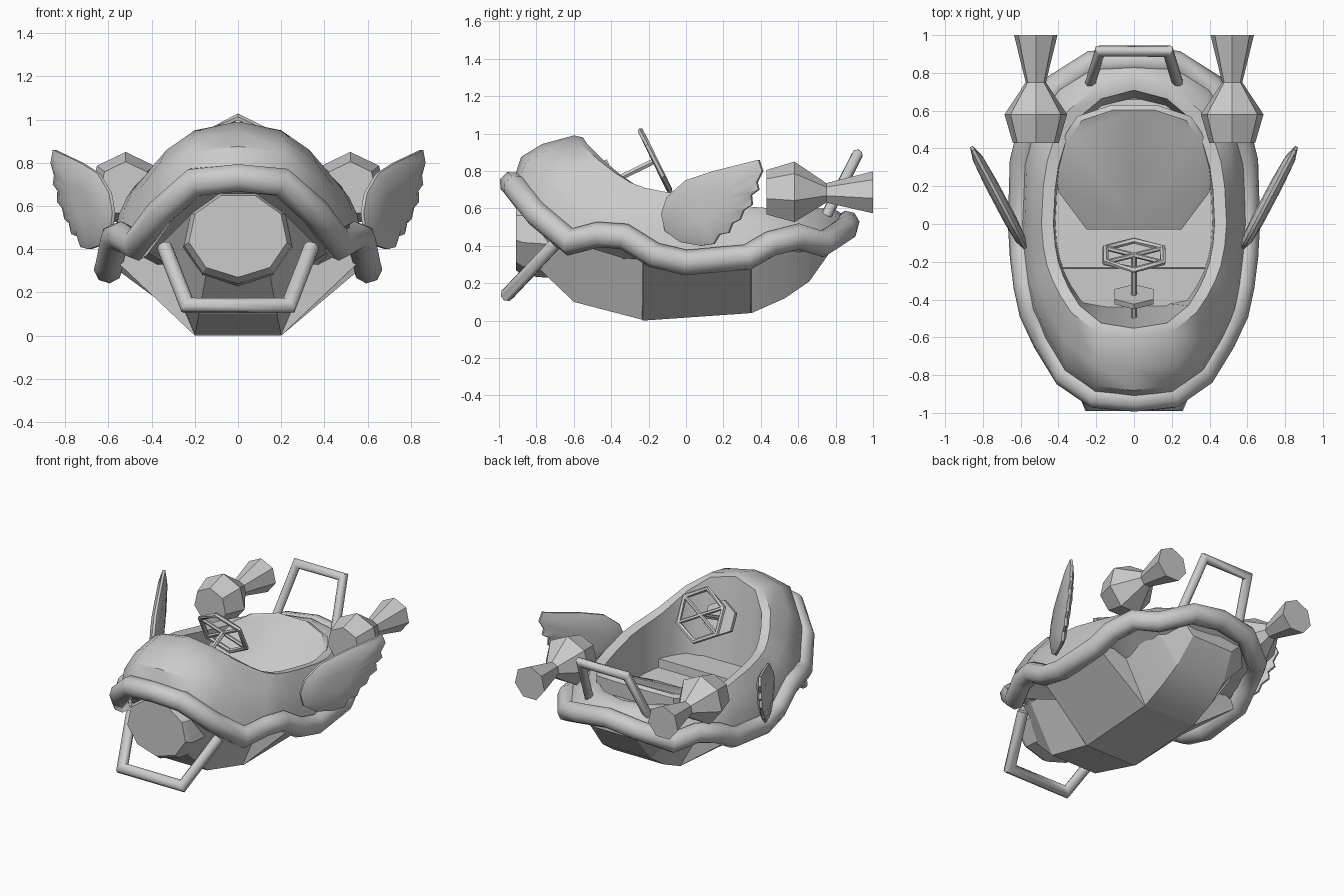
import bpy, bmesh, math
from mathutils import Vector as V

cube = bpy.data.objects.get("Cube")
if cube:
    bpy.data.objects.remove(cube)

grey = bpy.data.materials.new("plain_grey")
grey.use_nodes = True
grey.diffuse_color = (0.6, 0.6, 0.6, 1)
grey.node_tree.nodes["Principled BSDF"].inputs["Base Color"].default_value = (0.6, 0.6, 0.6, 1)


def finish(name, bm, smooth=35):
    bmesh.ops.remove_doubles(bm, verts=bm.verts, dist=0.0005)
    bmesh.ops.recalc_face_normals(bm, faces=bm.faces)
    mesh = bpy.data.meshes.new(name)
    bm.to_mesh(mesh)
    bm.free()
    mesh.materials.append(grey)
    ob = bpy.data.objects.new(name, mesh)
    bpy.context.collection.objects.link(ob)
    bpy.ops.object.select_all(action='DESELECT')
    ob.select_set(True)
    bpy.context.view_layer.objects.active = ob
    if smooth:
        bpy.ops.object.shade_smooth_by_angle(angle=math.radians(smooth))
    return ob


def loft(name, rings, caps=True, wrap=False, smooth=35):
    """Skin a list of equal-length closed rings."""
    bm = bmesh.new()
    rows = [[bm.verts.new(p) for p in r] for r in rings]
    n = len(rows[0])
    pairs = list(zip(rows, rows[1:])) + ([(rows[-1], rows[0])] if wrap else [])
    for a, b in pairs:
        for i in range(n):
            j = (i + 1) % n
            bm.faces.new((a[i], a[j], b[j], b[i]))
    if caps:
        bm.faces.new(rows[0])
        bm.faces.new(rows[-1])
    return finish(name, bm, smooth)


def tube(name, path, radius, sides=8, closed=False, smooth=50):
    """Round bar with mitred corners along a path."""
    path = [V(p) for p in path]
    n = len(path)
    rings = []
    normal = None
    for i, p in enumerate(path):
        into = (p - path[i - 1]).normalized() if closed or i else None
        out = (path[(i + 1) % n] - p).normalized() if closed or i < n - 1 else None
        into, out = into or out, out or into
        t = (into + out).normalized()
        if normal is None:
            normal = t.orthogonal() if abs(t.z) > 0.95 else V((0, 0, 1))
        normal = (normal - t * normal.dot(t)).normalized()
        side = t.cross(normal)
        bend = (out - into)
        bend = bend.normalized() if bend.length > 0.01 else V((0, 0, 0))
        grow = min(1.5, 1 / max(0.4, t.dot(out))) - 1
        ring = []
        for k in range(sides):
            a = math.tau * (k + 0.5) / sides
            off = radius * (normal * math.cos(a) + side * math.sin(a))
            ring.append(p + off + bend * off.dot(bend) * grow)
        rings.append(ring)
    return loft(name, rings, not closed, closed, smooth)


def loop(half):
    """Mirror a half outline that starts and ends on the centre line."""
    return [V(p) for p in half] + [V((-x, y, z)) for x, y, z in half[-2:0:-1]]


# Body shell: wavy outer rim, bulged cowl, cockpit lip and floor
rim = loop([(0, -.93, .73), (.2, -.91, .71), (.36, -.8, .57), (.47, -.62, .42),
            (.54, -.47, .46), (.57, -.33, .45), (.59, -.17, .35), (.6, 0, .31),
            (.59, .33, .34), (.56, .45, .41), (.5, .6, .45), (.41, .73, .41),
            (.22, .85, .49), (0, .86, .52)])
lip = loop([(0, -.6, .99), (.2, -.57, .95), (.33, -.47, .86), (.39, -.38, .79),
            (.43, -.3, .74), (.46, -.22, .71), (.48, -.12, .69), (.49, 0, .67),
            (.48, .2, .63), (.46, .33, .61), (.42, .46, .6), (.35, .6, .59),
            (.2, .72, .6), (0, .77, .6)])


def bulged(t, up):
    ring = []
    for r, l in zip(rim, lip):
        b = max(0.25, min(1, -r.y * 1.1))
        out = V((r.x, r.y, 0)).normalized() * 0.06
        ring.append(r.lerp(l, t) + b * (out + V((0, 0, up))))
    return ring


inner = [V((p.x * .87, p.y * .92, p.z - .01)) for p in lip]
floor = [V((p.x * .85, max(-.42, p.y * .85), .33)) for p in lip]
loft("body_shell", [floor, inner, lip, bulged(.67, .04), bulged(.33, .06), rim, floor],
     caps=False, smooth=40)
bm = bmesh.new()
bm.faces.new([bm.verts.new(p) for p in floor])
finish("cockpit_floor", bm, 0)
tube("body_rim", rim, 0.068, closed=True)

# Lower hull with recessed wheel bays: y, bottom z, bottom and top half widths, top z
sections = [(-.84, .33, .14, .22, .56), (-.6, .1, .18, .36, .42), (-.235, .005, .2, .38, .42),
            (-.23, .0, .2, .58, .36), (.345, .04, .2, .58, .32), (.35, .04, .2, .4, .4),
            (.53, .12, .2, .4, .42), (.66, .21, .19, .36, .4), (.78, .38, .16, .24, .46)]
loft("lower_hull", [[(-b, y, z), (b, y, z), (t, y, h), (-t, y, h)] for y, z, b, t, h in sections],
     smooth=25)


def disc(y, r, cz, sides, cx=0, sx=1.0, turn=0.0):
    return [(cx + sx * r * math.sin(math.tau * k / sides + turn), y,
             cz + r * math.cos(math.tau * k / sides + turn)) for k in range(sides)]


# Faceted nose drum
loft("nose_drum", [disc(-.91, .195, .465, 9, 0, 1.18, math.pi / 9),
                   disc(-.87, .215, .455, 9, 0, 1.18, math.pi / 9),
                   disc(-.5, .22, .43, 9, 0, 1.2, math.pi / 9)], smooth=30)

# Bumper and rear handle bars
tube("front_bumper", [(-.34, -.7, .41), (-.235, -.955, .14), (.235, -.955, .14), (.34, -.7, .41)], .036)
tube("rear_handle", [(-.23, .75, .56), (-.18, .915, .885), (.18, .915, .885), (.23, .75, .56)], .03)

# Exhausts
for side, label in ((1, "left"), (-1, "right")):
    loft(label + "_exhaust", [disc(y, r, .68, 7, side * .52) for y, r in
                              ((.43, .125), (.58, .17), (.75, .055), (1, .118))], smooth=30)

# Wings: scalloped outline with a thicker middle
outline = [(-.13, .57), (-.1, .66), (0, .75), (.15, .8), (.39, .86), (.41, .8), (.38, .74), (.39, .7),
           (.35, .67), (.355, .62), (.31, .59), (.29, .54), (.25, .52), (.23, .47), (.18, .46),
           (.15, .41), (.08, .4), (-.03, .42), (-.11, .48)]
for side, label in ((1, "left"), (-1, "right")):
    rings = []
    for scale, off in ((.35, -.035), (.8, -.028), (1, -.008), (1, .008), (.8, .028), (.35, .035)):
        ring = []
        for y, z in outline:
            y, z = .1 + (y - .1) * scale, .61 + (z - .61) * scale
            ring.append((side * (.58 + .53 * (y + .12) + off * .88), y - off * .47, z))
        rings.append(ring)
    loft(label + "_wing", rings, smooth=40)

# Seat: broad sloping pad filling the rear of the cockpit
pad = loop([(0, -.03, .38), (.25, -.03, .38), (.4, .17, .46), (.42, .3, .52), (.36, .48, .6),
            (.3, .57, .63), (.12, .63, .66), (0, .63, .66)])
loft("seat", [[p - V((0, 0, .1)) for p in pad], pad,
              [V((p.x * .92, .3 + (p.y - .3) * .92, p.z + .015)) for p in pad]], smooth=30)

# Steering wheel, spokes, column and mount
axis = V((0, -.9, -.44)).normalized()
up = V((0, -.44, .9)).normalized()
hub = V((0, -.165, .855))


def hexagon(centre, r):
    return [centre + r * (V((1, 0, 0)) * math.sin(math.tau * k / 6) + up * math.cos(math.tau * k / 6))
            for k in range(6)]


tube("steering_wheel", hexagon(hub, .175), .016, 6, closed=True)
for k, p in enumerate(hexagon(hub, .17)):
    if k in (1, 2, 4, 5):
        tube("wheel_spoke_%d" % k, [hub, p], .013, 6)
tube("steering_column", [hub, hub + axis * .4], .017, 6)
loft("column_mount", [hexagon(hub + axis * .23, .12), hexagon(hub + axis * .26, .12)], smooth=0)
